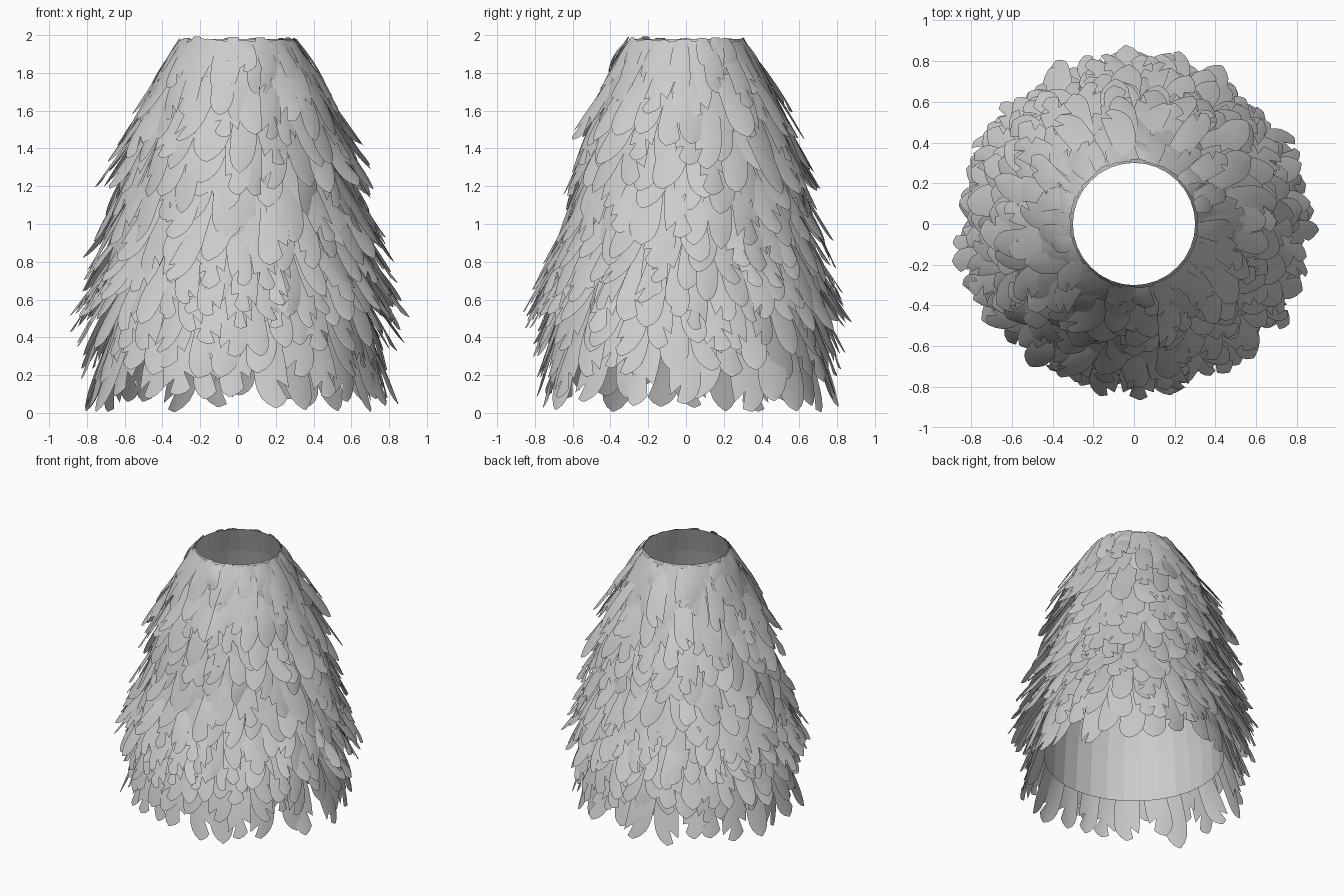
import bpy, bmesh, math, random
from mathutils import Vector

if "Cube" in bpy.data.objects:
    bpy.data.objects.remove(bpy.data.objects["Cube"])

random.seed(11)

# radius of the inner sleeve by height
PROFILE = [(1.98, 0.30), (1.78, 0.37), (1.55, 0.435), (1.25, 0.51),
           (0.95, 0.57), (0.65, 0.62), (0.31, 0.64)]


def sleeve_radius(z):
    for (z0, r0), (z1, r1) in zip(PROFILE, PROFILE[1:]):
        if z >= z1:
            return r0 + (r1 - r0) * (z0 - z) / (z0 - z1)
    return PROFILE[-1][1]


def finish(bm, name, smooth):
    mesh = bpy.data.meshes.new(name)
    bm.to_mesh(mesh)
    bm.free()
    for p in mesh.polygons:
        p.use_smooth = smooth
    obj = bpy.data.objects.new(name, mesh)
    bpy.context.collection.objects.link(obj)
    return obj


# half outline of a feather: (distance along, half width share)
PLAIN = [(0, .55), (.2, .8), (.42, .95), (.6, 1), (.72, 1), (.80, .95), (.88, .80), (.95, .5), (1, .08)]
SPLIT = [(0, .55), (.2, .8), (.42, .95), (.6, 1), (.78, 1), (.70, .3), (.90, .78), (.96, .5), (1, .08)]
SPLIT_TIP = [(0, .55), (.2, .8), (.42, .95), (.6, 1), (.72, 1), (.90, .92), (.80, .25), (.97, .5), (1, .08)]
SPINE = [0, .2, .4, .57, .67, .75, .83, .93, 1]


def add_feather(bm, angle, z_root, r_root, z_tip, r_tip, width):
    """One curved, slightly arched feather, sometimes with a split edge."""
    out = Vector((math.cos(angle), math.sin(angle), 0))
    side = Vector((-math.sin(angle), math.cos(angle), 0))
    root = out * r_root + Vector((0, 0, z_root))
    axis = out * (r_tip - r_root) + Vector((0, 0, z_tip - z_root))
    normal = side.cross(axis).normalized()
    if normal.dot(out) < 0:
        normal.negate()
    bend = random.uniform(-.09, .06)
    roll = random.uniform(-.25, .25)
    bow = random.uniform(-.005, .02)

    def place(t, w):
        s = w * width / 2
        lift = bow * math.sin(math.pi * t) - .08 * abs(w) * width + roll * s * t
        return bm.verts.new(root + axis * t + side * (s + bend * t * t) + normal * lift)

    mid = [place(t, 0) for t in SPINE]
    for sign in (-1, 1):
        shape = random.choice((PLAIN, PLAIN, PLAIN, SPLIT, SPLIT_TIP))
        edge = [place(t, sign * w) for t, w in shape]
        for i in range(len(mid) - 1):
            quad = [mid[i], mid[i + 1], edge[i + 1], edge[i]]
            bm.faces.new(quad if sign < 0 else quad[::-1])


# inner sleeve, open at top and bottom
bm = bmesh.new()
N = 32
rings = [[bm.verts.new((r * math.cos(2 * math.pi * i / N), r * math.sin(2 * math.pi * i / N), z))
          for i in range(N)] for z, r in PROFILE]
for a, b in zip(rings, rings[1:]):
    for i in range(N):
        j = (i + 1) % N
        bm.faces.new((a[i], b[i], b[j], a[j]))
finish(bm, "inner_sleeve", False)

# feather rows from hem to collar:
# tip height, tip radius, length, width, count, how much closer the front lies
ROWS = [
    (.05, .79, .48, .165, 28, .0), (.20, .79, .44, .150, 30, .0),
    (.33, .82, .40, .140, 34, .03), (.47, .85, .40, .130, 38, .0),
    (.56, .83, .38, .125, 38, .0), (.66, .80, .38, .125, 38, .0),
    (.78, .77, .42, .140, 34, .03), (.91, .75, .44, .150, 32, .06),
    (1.05, .69, .44, .150, 30, .07), (1.18, .71, .44, .150, 30, .08),
    (1.31, .66, .42, .140, 30, .07), (1.44, .61, .40, .135, 28, .03),
    (1.57, .54, .36, .125, 26, .02), (1.68, .47, .29, .110, 26, .01),
    (1.79, .405, .19, .095, 26, .0),
]
for k, (zt, rt, length, width, count, tuck) in enumerate(ROWS):
    bm = bmesh.new()
    for i in range(count):
        a = 2 * math.pi * (i + .5 * (k % 2) + random.uniform(-.25, .25)) / count
        zr = min(zt + length, 1.98) + random.uniform(-.015, .015)
        # tips flare more at the sides and lie closer at the front
        flare = .03 * math.cos(a) ** 2 + random.uniform(-.035, .035)
        flare -= tuck * max(0, -math.sin(a))
        if k > 12:
            flare *= .4
        add_feather(bm, a, zr, sleeve_radius(zr) + .012,
                    zt + random.uniform(-.045, .045), rt + flare,
                    width * random.uniform(.9, 1.15))
    finish(bm, f"feather_row_{k + 1:02d}", True)
